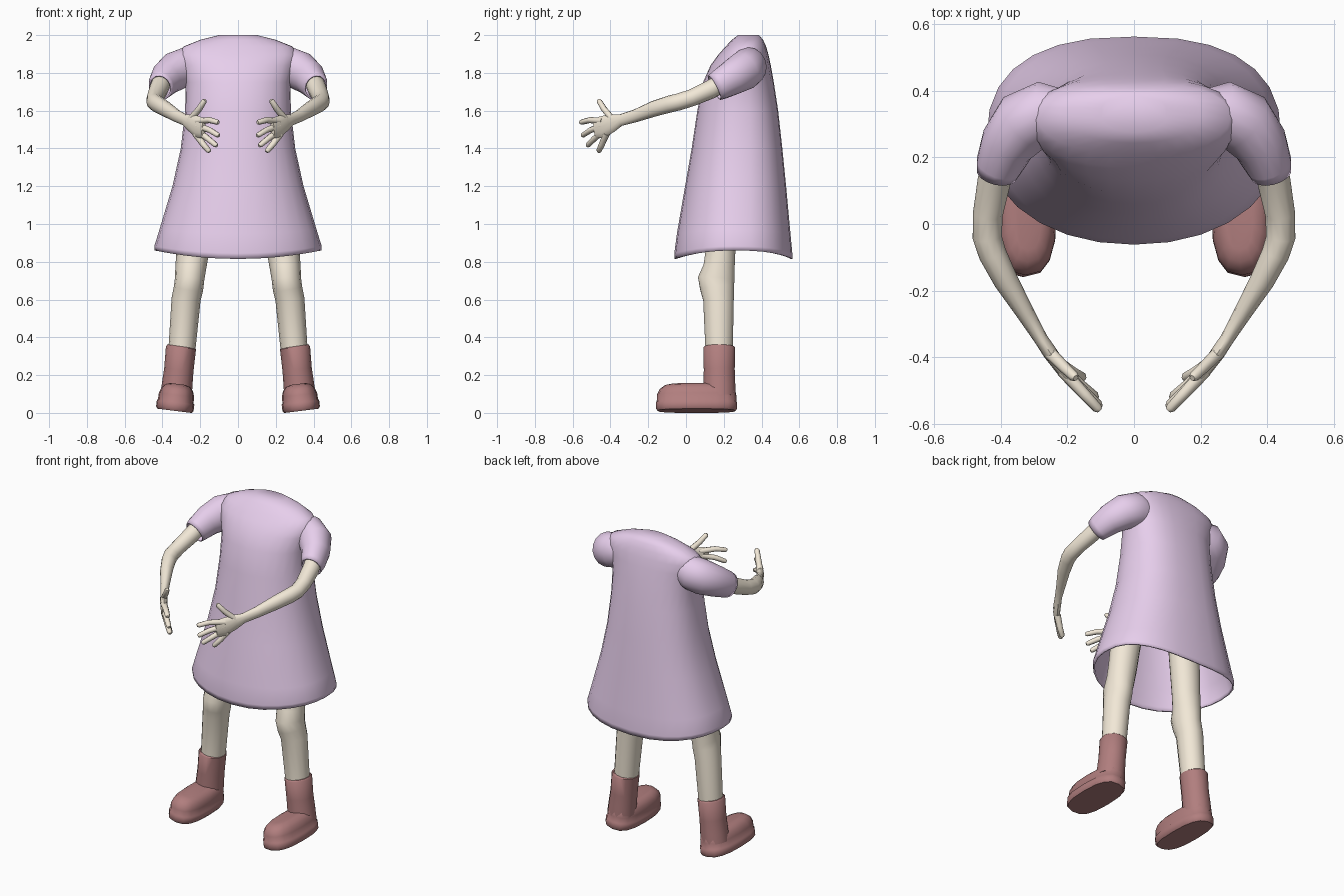
import bpy, bmesh
from math import cos, sin, pi, copysign, atan
from mathutils import Vector, Matrix


def material(name, rgb):
    m = bpy.data.materials.new(name)
    m.diffuse_color = (*rgb, 1)
    return m


LILAC = material("lilac_cloth", (0.80, 0.62, 0.84))
SKIN = material("skin", (0.89, 0.81, 0.68))
LEATHER = material("boot_leather", (0.44, 0.21, 0.21))


def loft(bm, rings, cap_start=True, cap_end=True):
    vs = [[bm.verts.new(p) for p in r] for r in rings]
    n = len(vs[0])
    for a, b in zip(vs, vs[1:]):
        for i in range(n):
            j = (i + 1) % n
            bm.faces.new((a[i], a[j], b[j], b[i]))
    if cap_start:
        bm.faces.new(vs[0][::-1])
    if cap_end:
        bm.faces.new(vs[-1])


def oval(cx, cy, a, b, n, front=2.0, back=2.0):
    """Superellipse outline as (x, y) pairs, with its own roundness front and back."""
    out = []
    for i in range(n):
        c, s = cos(2 * pi * i / n), sin(2 * pi * i / n)
        p = 2 / (back if s > 0 else front)
        out.append((cx + a * copysign(abs(c) ** p, c), cy + b * copysign(abs(s) ** p, s)))
    return out


def tube(bm, sections, up, n=12, caps=(True, True)):
    """Sections are (centre, half width, half height along up)."""
    pts = [Vector(s[0]) for s in sections]
    rings = []
    for i, (_, ra, rb) in enumerate(sections):
        t = (pts[min(i + 1, len(pts) - 1)] - pts[max(i - 1, 0)]).normalized()
        side = t.cross(Vector(up)).normalized()
        top = side.cross(t)
        rings.append([pts[i] + side * ra * cos(2 * pi * k / n) + top * rb * sin(2 * pi * k / n)
                      for k in range(n)])
    loft(bm, rings, *caps)


def finish(bm, name, mat, mirror=True, thickness=0, angle=50):
    bmesh.ops.recalc_face_normals(bm, faces=bm.faces[:])
    me = bpy.data.meshes.new(name)
    bm.to_mesh(me)
    bm.free()
    ob = bpy.data.objects.new(name, me)
    bpy.context.collection.objects.link(ob)
    me.materials.append(mat)
    if thickness:
        sol = ob.modifiers.new("thickness", 'SOLIDIFY')
        sol.thickness = thickness
        sol.offset = -1
    if mirror:
        ob.modifiers.new("mirror", 'MIRROR')
    bpy.ops.object.select_all(action='DESELECT')
    ob.select_set(True)
    bpy.context.view_layer.objects.active = ob
    bpy.ops.object.shade_smooth_by_angle(angle=angle * pi / 180)
    return ob


# Dress body: height, half width, front y, back y; hem lifts at the sides
profile = [(0.815, 0.441, -0.06, 0.563, 0.045), (0.845, 0.443, -0.062, 0.563, 0.038),
           (0.95, 0.416, -0.048, 0.553, 0.02), (1.2, 0.347, -0.005, 0.53, 0),
           (1.4, 0.303, 0.03, 0.51, 0), (1.6, 0.28, 0.06, 0.488, 0),
           (1.75, 0.277, 0.09, 0.465, 0), (1.84, 0.30, 0.13, 0.449, 0),
           (1.895, 0.315, 0.17, 0.437, 0), (1.94, 0.288, 0.21, 0.424, 0),
           (1.975, 0.2, 0.243, 0.408, 0), (2.0, 0.1, 0.275, 0.387, 0)]
bm = bmesh.new()
rings = []
for z, a, yf, yb, lift in profile:
    rings.append([(x, y, z + lift * (x / a) ** 2)
                  for x, y in oval(0, (yf + yb) / 2, a, (yb - yf) / 2, 28, 2.1, 2.5)])
loft(bm, rings, cap_start=False)
finish(bm, "dress_body", LILAC, mirror=False, thickness=0.01)

# Short sleeves growing out of the shoulders, open at the cuff
bm = bmesh.new()
tube(bm, [((0.19, 0.34, 1.84), 0.06, 0.08), ((0.265, 0.335, 1.835), 0.095, 0.103),
          ((0.33, 0.305, 1.81), 0.098, 0.104), ((0.38, 0.24, 1.772), 0.083, 0.093),
          ((0.406, 0.175, 1.735), 0.07, 0.08), ((0.412, 0.15, 1.722), 0.062, 0.073)],
     (0, 0, 1), 16, (True, False))
finish(bm, "sleeves", LILAC, thickness=0.008)

# Arms with palms, fingers and thumb
bm = bmesh.new()
tube(bm, [((0.395, 0.23, 1.77), 0.05, 0.05), ((0.42, 0.13, 1.712), 0.05, 0.05),
          ((0.439, 0.03, 1.668), 0.045, 0.045), ((0.441, -0.04, 1.646), 0.044, 0.045),
          ((0.425, -0.09, 1.634), 0.042, 0.045), ((0.385, -0.17, 1.61), 0.037, 0.042),
          ((0.325, -0.27, 1.572), 0.027, 0.034), ((0.28, -0.345, 1.55), 0.021, 0.031),
          ((0.25, -0.39, 1.535), 0.022, 0.048), ((0.21, -0.445, 1.512), 0.019, 0.059),
          ((0.182, -0.482, 1.505), 0.012, 0.05)], (0, 0, 1))
fingers = [((0.215, -0.44, 1.545), (0.15, -0.51, 1.55), (0.103, -0.56, 1.537)),
           ((0.215, -0.44, 1.52), (0.15, -0.505, 1.497), (0.101, -0.55, 1.467)),
           ((0.215, -0.435, 1.495), (0.16, -0.485, 1.452), (0.112, -0.523, 1.413)),
           ((0.225, -0.42, 1.48), (0.185, -0.445, 1.423), (0.15, -0.463, 1.382)),
           ((0.255, -0.385, 1.55), (0.205, -0.435, 1.61), (0.175, -0.463, 1.657))]
for base, mid, tip in fingers:
    b, m, t = Vector(base), Vector(mid), Vector(tip)
    tube(bm, [(b, 0.018, 0.02), (m, 0.016, 0.017), (m.lerp(t, 0.85), 0.014, 0.015),
              (t, 0.009, 0.009)], (0.8, -0.6, 0), 8)
finish(bm, "arms", SKIN)

# Legs, hidden under the skirt at the top, with a knee bulge
bm = bmesh.new()
tube(bm, [((0.315, 0.175, 0.18), 0.07, 0.072), ((0.295, 0.175, 0.36), 0.072, 0.075),
          ((0.275, 0.172, 0.6), 0.077, 0.083), ((0.262, 0.165, 0.66), 0.078, 0.092),
          ((0.256, 0.16, 0.71), 0.078, 0.099), ((0.25, 0.175, 0.77), 0.082, 0.085),
          ((0.24, 0.182, 0.85), 0.086, 0.081), ((0.225, 0.19, 1.0), 0.09, 0.085),
          ((0.205, 0.2, 1.12), 0.09, 0.085)],
     (0, 1, 0), 14)
finish(bm, "legs", SKIN)

# Boots: upright shaft
bm = bmesh.new()
tube(bm, [((0.328, 0.177, 0.09), 0.084, 0.087), ((0.322, 0.177, 0.15), 0.081, 0.086),
          ((0.313, 0.176, 0.23), 0.078, 0.084), ((0.302, 0.176, 0.345), 0.08, 0.086),
          ((0.301, 0.176, 0.352), 0.073, 0.079)], (0, 1, 0), 14)
finish(bm, "boot_shafts", LEATHER)

# Boots: foot and sole, rolled with the leg: height, half width, half length, centre y
foot = [(0.0, 0.092, 0.207, 0.056), (0.012, 0.1, 0.215, 0.056), (0.045, 0.1, 0.215, 0.056),
        (0.05, 0.095, 0.211, 0.056), (0.085, 0.094, 0.21, 0.056),
        (0.115, 0.084, 0.2, 0.06), (0.135, 0.066, 0.18, 0.066), (0.143, 0.042, 0.15, 0.07)]
bm = bmesh.new()
loft(bm, [[(x, y, z) for x, y in oval(0, cy, a, b, 16, 2.7, 2.7)] for z, a, b, cy in foot])
bmesh.ops.transform(bm, verts=bm.verts[:],
                    matrix=Matrix.Translation((0.336, 0, 0.011)) @ Matrix.Rotation(-atan(0.125), 4, 'Y'))
finish(bm, "boot_feet", LEATHER)
